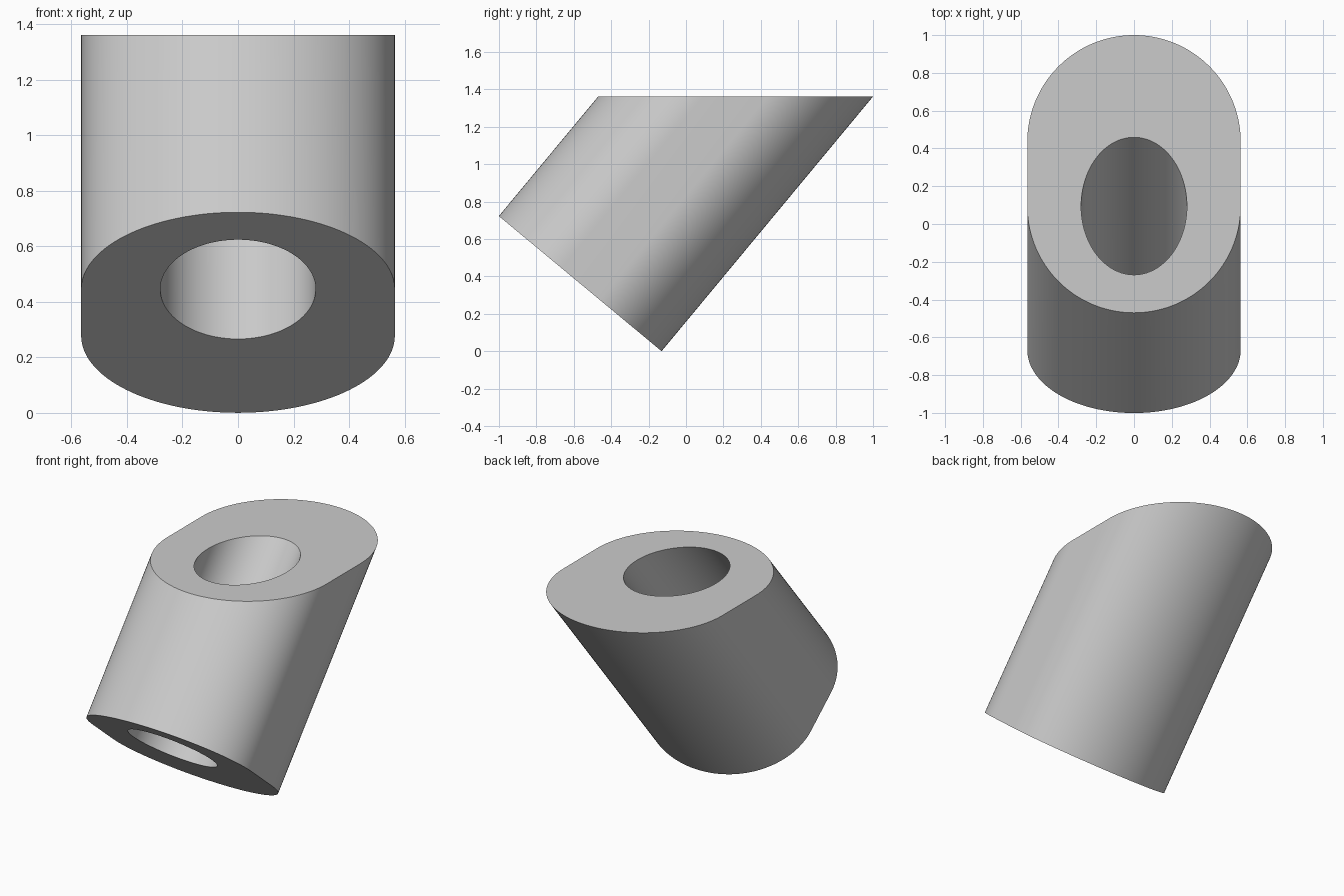
import bpy, bmesh, math

cube = bpy.data.objects.get("Cube")
if cube:
    bpy.data.objects.remove(cube, do_unlink=True)

TILT = math.radians(39.7)        # lean of the axis away from vertical
HEIGHT = 1.362
RADIUS, BORE = 0.565, 0.28
FRONT_Y, BACK_Y = 0.095, 0.435   # centres of the two rounded ends
LOW_Y = -0.13                    # lowest edge, where the square-cut end meets z = 0
HALF = 64

# Slot-shaped outline and elliptical bore outline, both on the level top
outer, inner = [], []
for start, y in ((0, BACK_Y), (math.pi, FRONT_Y)):
    for i in range(HALF + 1):
        a = start + math.pi * i / HALF
        outer.append((RADIUS * math.cos(a), y + RADIUS * math.sin(a)))
count = len(outer)
for i in range(count):
    a = 2 * math.pi * (i - 0.5) / count
    inner.append((BORE * math.cos(a), FRONT_Y + BORE / math.cos(TILT) * math.sin(a)))


def slide_down(x, y):
    """Follow the slanted axis from the top to the square-cut lower end."""
    s, c = math.sin(TILT), math.cos(TILT)
    travel = (y - LOW_Y) * s + HEIGHT * c
    return (x, y - travel * s, HEIGHT - travel * c)


bm = bmesh.new()
rings = []
for outline in (outer, inner):
    rings.append([bm.verts.new((x, y, HEIGHT)) for x, y in outline])
    rings.append([bm.verts.new(slide_down(x, y)) for x, y in outline])
outer_top, outer_low, inner_top, inner_low = rings

# Outer wall, lower end, bore wall and top
loop = [outer_top, outer_low, inner_low, inner_top, outer_top]
for a, b in zip(loop, loop[1:]):
    for i in range(count):
        j = (i + 1) % count
        bm.faces.new((a[i], b[i], b[j], a[j]))
bmesh.ops.recalc_face_normals(bm, faces=bm.faces)

mesh = bpy.data.meshes.new("slanted_sleeve")
bm.to_mesh(mesh)
bm.free()
sleeve = bpy.data.objects.new("slanted_sleeve", mesh)
bpy.context.collection.objects.link(sleeve)

# Plain grey
grey = bpy.data.materials.new("plain_grey")
grey.use_nodes = True
colour = (0.6, 0.6, 0.6, 1)
grey.diffuse_color = colour
grey.node_tree.nodes["Principled BSDF"].inputs["Base Color"].default_value = colour
mesh.materials.append(grey)

bpy.ops.object.select_all(action="DESELECT")
sleeve.select_set(True)
bpy.context.view_layer.objects.active = sleeve
bpy.ops.object.shade_smooth_by_angle(angle=math.radians(30))
